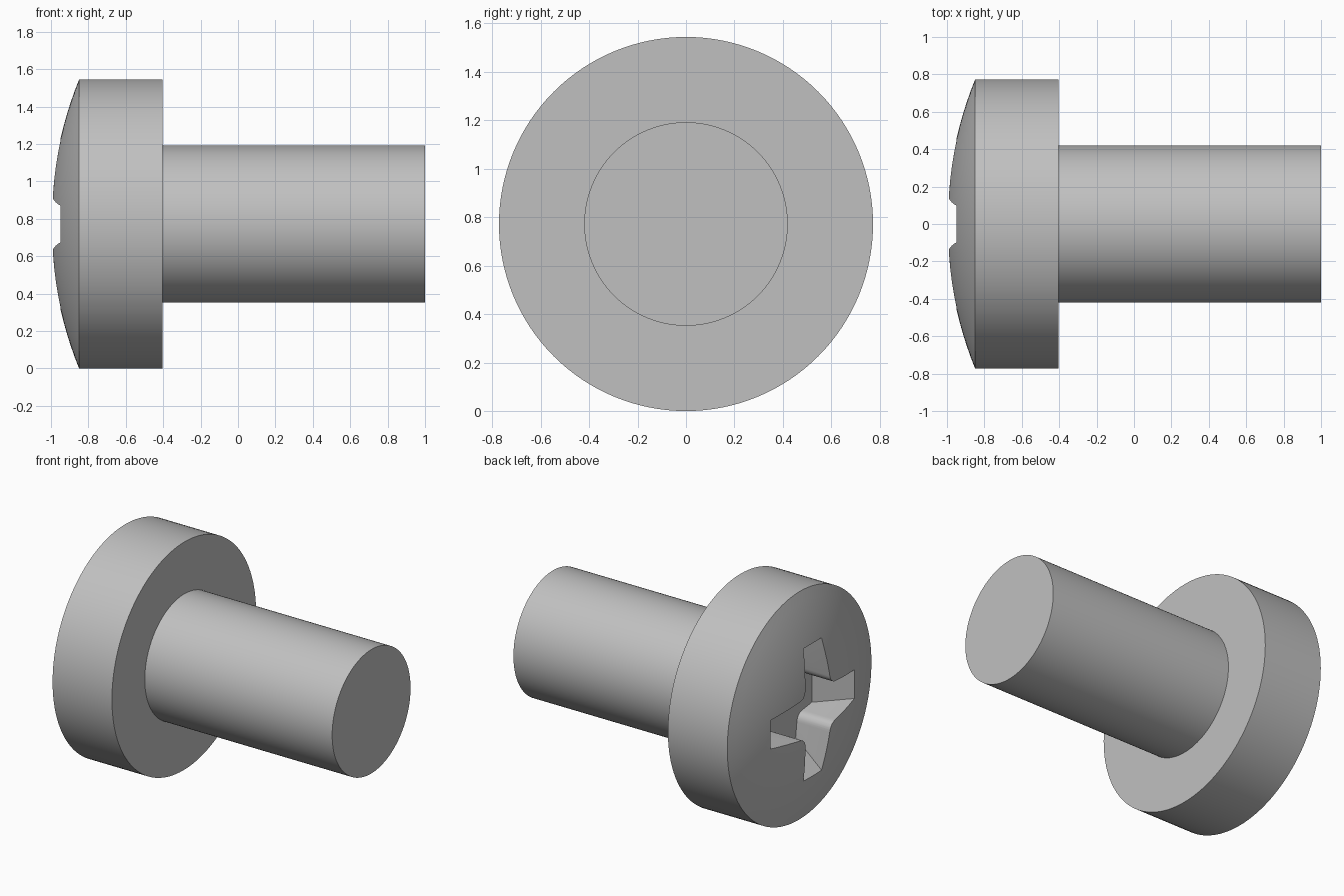
import bpy, bmesh, math
from mathutils import Matrix, Vector

cube = bpy.data.objects.get("Cube")
if cube:
    bpy.data.objects.remove(cube)

HEAD_R, SHAFT_R = 0.772, 0.42
TIP, RIM, NECK, END = -1.0, -0.85, -0.405, 1.0
STEPS = 128

metal = bpy.data.materials.new("grey_metal")
metal.use_nodes = True
grey = (0.53, 0.53, 0.53, 1)
metal.diffuse_color = grey
metal.node_tree.nodes["Principled BSDF"].inputs["Base Color"].default_value = grey


def make_object(name, bm):
    bmesh.ops.recalc_face_normals(bm, faces=bm.faces)
    mesh = bpy.data.meshes.new(name)
    bm.to_mesh(mesh)
    bm.free()
    obj = bpy.data.objects.new(name, mesh)
    bpy.context.collection.objects.link(obj)
    obj.location.z = HEAD_R
    mesh.materials.append(metal)
    return obj


# Screw body: domed head and plain shaft turned around the x axis
sag = RIM - TIP
dome_r = (HEAD_R ** 2 + sag ** 2) / (2 * sag)
rim_angle = math.asin(HEAD_R / dome_r)
profile = []
for i in range(13):
    a = rim_angle * i / 12
    profile.append((TIP + dome_r * (1 - math.cos(a)), dome_r * math.sin(a)))
profile += [(NECK, HEAD_R), (NECK, SHAFT_R), (END, SHAFT_R), (END, 0)]

bm = bmesh.new()
verts = [bm.verts.new((x, 0, r)) for x, r in profile]
edges = [bm.edges.new(pair) for pair in zip(verts, verts[1:])]
bmesh.ops.spin(bm, geom=verts + edges, cent=(0, 0, 0), axis=(1, 0, 0),
               angle=math.tau, steps=STEPS)
bmesh.ops.remove_doubles(bm, verts=bm.verts, dist=0.0001)
screw = make_object("screw_body", bm)


# Cross recess: four wings that flare to rounded inner corners
def half_width(r):
    return 0.097 + 0.13 * (0.45 - r)


def cross_outline(reach):
    start = Vector((0.19, half_width(0.19)))
    corner = Vector((0.1376, 0.1376))
    finish = start.yx
    quarter = [Vector((reach, -half_width(reach))), Vector((reach, half_width(reach)))]
    for i in range(9):
        t = i / 8
        quarter.append(start * (1 - t) ** 2 + corner * 2 * t * (1 - t) + finish * t ** 2)
    return [Matrix.Rotation(q * math.pi / 2, 2) @ p for q in range(4) for p in quarter]


bm = bmesh.new()
rings = [[bm.verts.new((x, p.x, p.y)) for p in cross_outline(reach)]
         for x, reach in ((-1.05, 0.526), (-0.74, 0.29))]
for ring in rings:
    bm.faces.new(ring)
count = len(rings[0])
for i in range(count):
    j = (i + 1) % count
    bm.faces.new((rings[0][i], rings[0][j], rings[1][j], rings[1][i]))
cutter = make_object("recess_cutter", bm)
cutter.hide_render = True

# Cut the recess, then smooth the round surfaces
cut = screw.modifiers.new("recess", 'BOOLEAN')
cut.operation = 'DIFFERENCE'
cut.solver = 'EXACT'
cut.object = cutter
bpy.ops.object.select_all(action='DESELECT')
bpy.context.view_layer.objects.active = screw
screw.select_set(True)
bpy.ops.object.modifier_apply(modifier=cut.name)
bpy.data.objects.remove(cutter)
bpy.ops.object.shade_smooth_by_angle(angle=math.radians(25))
